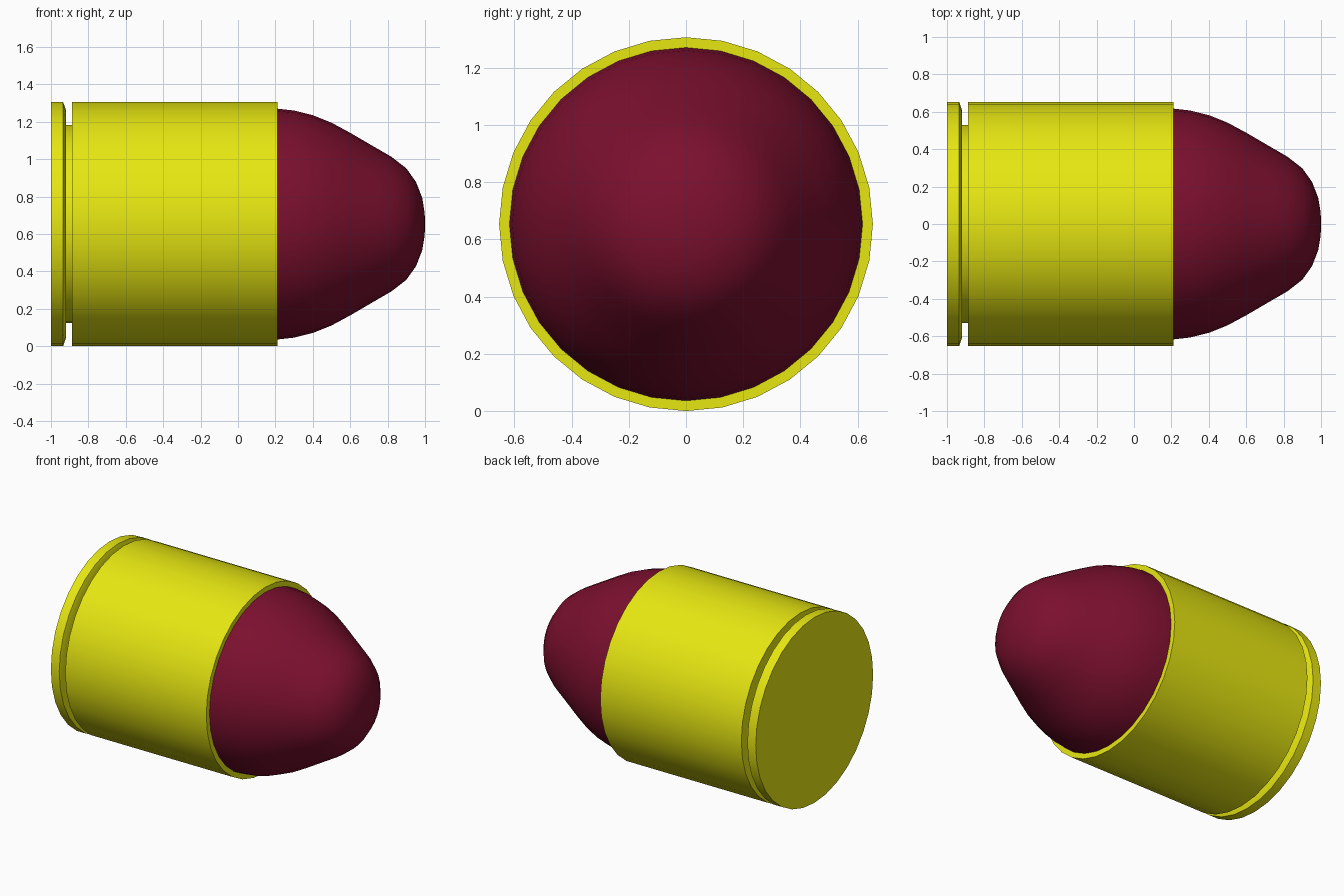
import bpy, bmesh, math

if "Cube" in bpy.data.objects:
    bpy.data.objects.remove(bpy.data.objects["Cube"])

SIDES = 32
AXIS_Z = 0.653


def material(name, rgb):
    m = bpy.data.materials.new(name)
    m.diffuse_color = (*rgb, 1)
    m.use_nodes = True
    m.node_tree.nodes["Principled BSDF"].inputs["Base Color"].default_value = m.diffuse_color
    return m


def lathe(name, profile, mat):
    """Revolve (x, radius) points about the lengthwise axis; radius 0 closes to a point."""
    bm = bmesh.new()
    rings = []
    for x, r in profile:
        count = SIDES if r > 0 else 1
        rings.append([bm.verts.new((x, r * math.sin(a), AXIS_Z + r * math.cos(a)))
                      for a in (2 * math.pi * i / SIDES for i in range(count))])
    for a, b in zip(rings, rings[1:]):
        for i in range(SIDES):
            corners = [a[i % len(a)], a[(i + 1) % len(a)], b[(i + 1) % len(b)], b[i % len(b)]]
            bm.faces.new(list(dict.fromkeys(corners)))
    bmesh.ops.recalc_face_normals(bm, faces=bm.faces)
    # an open profile must still face outwards: its side faces point away from the axis
    side = max(bm.faces, key=lambda f: f.calc_center_median().z)
    if side.normal.z < 0:
        bmesh.ops.reverse_faces(bm, faces=bm.faces)
    mesh = bpy.data.meshes.new(name)
    bm.to_mesh(mesh)
    bm.free()
    mesh.materials.append(mat)
    obj = bpy.data.objects.new(name, mesh)
    bpy.context.collection.objects.link(obj)
    bpy.ops.object.select_all(action='DESELECT')
    obj.select_set(True)
    bpy.context.view_layer.objects.active = obj
    bpy.ops.object.shade_smooth_by_angle(angle=math.radians(30))
    return obj


yellow = material("yellow brass", (0.80, 0.80, 0.006))
red = material("dark crimson", (0.20, 0.005, 0.028))

# Case: flat base, rim with chamfer, extraction groove, straight wall, mouth ring
lathe("case", [(-1, 0), (-1, 0.653), (-0.935, 0.653), (-0.92, 0.61), (-0.92, 0.53),
               (-0.888, 0.53), (-0.888, 0.653), (0.21, 0.653), (0.21, 0.61)], yellow)

# Rounded nose
lathe("nose", [(0.21, 0.617), (0.30, 0.607), (0.40, 0.582), (0.50, 0.542), (0.60, 0.488),
               (0.72, 0.418), (0.82, 0.360), (0.90, 0.298), (0.952, 0.225), (0.985, 0.14),
               (0.998, 0.06), (1.0, 0)], red)
